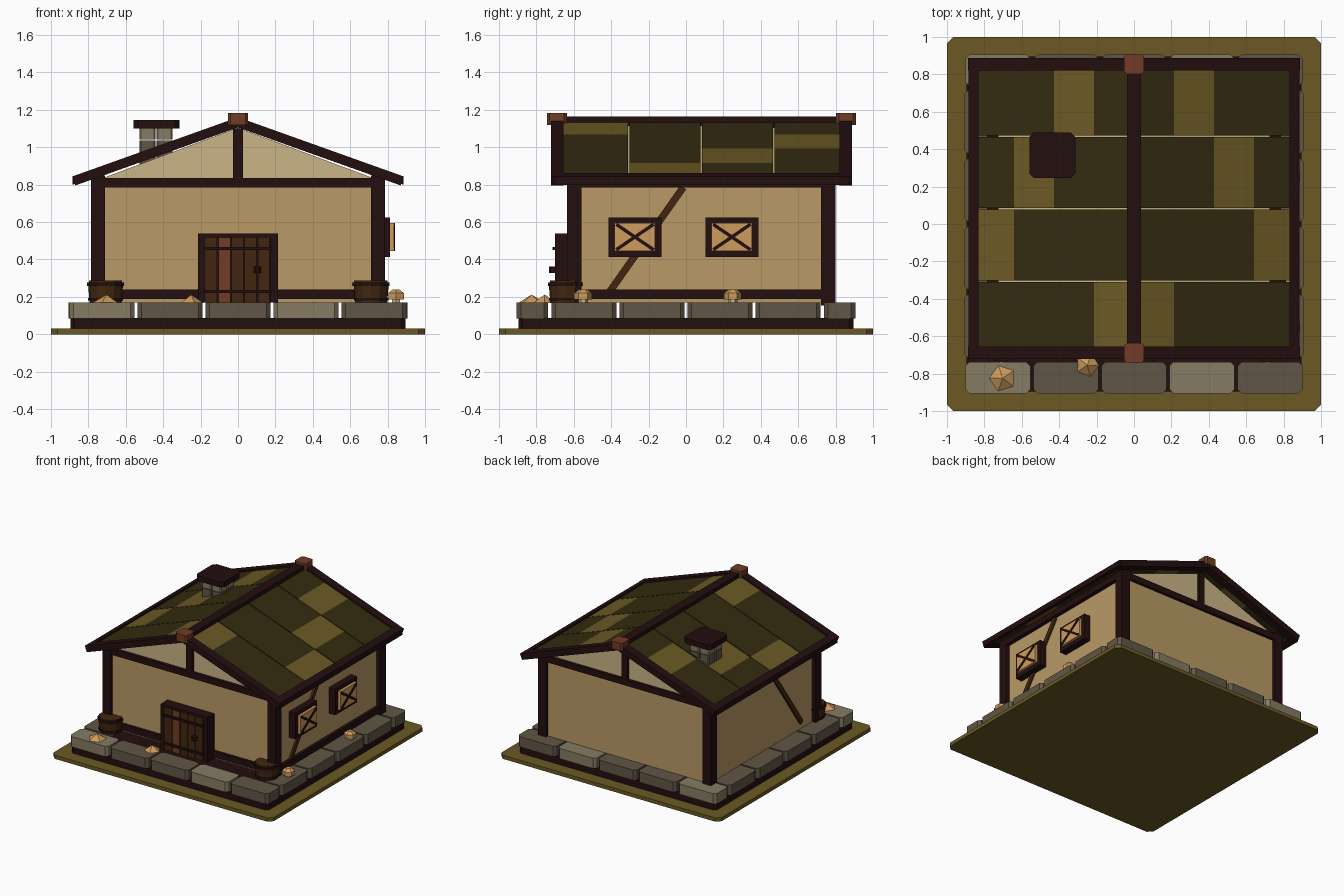
import bpy, bmesh, math
from mathutils import Matrix

if "Cube" in bpy.data.objects:
    bpy.data.objects.remove(bpy.data.objects["Cube"])


def mat(name, r, g, b):
    m = bpy.data.materials.new(name)
    lin = [((c / 255 + 0.055) / 1.055) ** 2.4 if c > 10 else c / 255 / 12.92 for c in (r, g, b)]
    m.diffuse_color = (*lin, 1)
    m.use_nodes = True
    m.node_tree.nodes["Principled BSDF"].inputs["Base Color"].default_value = m.diffuse_color
    return m


BEAM = mat("dark_beam", 36, 14, 15)
WALL = mat("plaster", 186, 154, 102)
CREAM = mat("gable_cream", 202, 181, 134)
AMBER = mat("amber", 206, 156, 92)
TILE = mat("dark_moss_tile", 51, 43, 16)
OLIVE = mat("olive", 107, 89, 36)
WOOD = mat("brown_wood", 66, 39, 16)
RUST = mat("red_brown", 113, 60, 38)
STONE_L = mat("light_stone", 134, 124, 100)
STONE_D = mat("dark_stone", 97, 86, 71)


def finish(bm, name, material):
    bmesh.ops.recalc_face_normals(bm, faces=bm.faces)
    me = bpy.data.meshes.new(name)
    bm.to_mesh(me)
    bm.free()
    me.materials.append(material)
    ob = bpy.data.objects.new(name, me)
    bpy.context.collection.objects.link(ob)
    return ob


def prism(name, pts, axis, t0, t1, material):
    """Extrude a 2D profile along one axis from t0 to t1."""
    place = {'x': lambda a, b, t: (t, a, b),
             'y': lambda a, b, t: (a, t, b),
             'z': lambda a, b, t: (a, b, t)}[axis]
    bm = bmesh.new()
    lo = [bm.verts.new(place(a, b, t0)) for a, b in pts]
    hi = [bm.verts.new(place(a, b, t1)) for a, b in pts]
    bm.faces.new(lo)
    bm.faces.new(hi)
    for i in range(len(pts)):
        j = (i + 1) % len(pts)
        bm.faces.new((lo[i], lo[j], hi[j], hi[i]))
    return finish(bm, name, material)


def box(name, x0, x1, y0, y1, z0, z1, material, c=0):
    """Box whose upright edges are chamfered by c."""
    if c:
        pts = [(x0 + c, y0), (x1 - c, y0), (x1, y0 + c), (x1, y1 - c),
               (x1 - c, y1), (x0 + c, y1), (x0, y1 - c), (x0, y0 + c)]
    else:
        pts = [(x0, y0), (x1, y0), (x1, y1), (x0, y1)]
    return prism(name, pts, 'z', z0, z1, material)


def cone(name, x, y, z0, z1, r0, r1, n, material, turn=0.0):
    bm = bmesh.new()
    m = Matrix.Translation((x, y, (z0 + z1) / 2)) @ Matrix.Rotation(turn, 4, 'Z')
    bmesh.ops.create_cone(bm, cap_ends=True, segments=n, radius1=r0, radius2=r1,
                          depth=z1 - z0, matrix=m)
    return finish(bm, name, material)


def bar(name, p, q, w, x0, x1, material):
    """Slanted bar in the y-z plane."""
    dy, dz = q[0] - p[0], q[1] - p[1]
    k = w / 2 / math.hypot(dy, dz)
    ny, nz = -dz * k, dy * k
    pts = [(p[0] + ny, p[1] + nz), (q[0] + ny, q[1] + nz),
           (q[0] - ny, q[1] - nz), (p[0] - ny, p[1] - nz)]
    return prism(name, pts, 'x', x0, x1, material)


# Ground slab and foundation
box("ground_slab", -1, 1, -1, 1, 0, 0.03, OLIVE, 0.035)
box("foundation", -0.895, 0.895, -0.895, 0.895, 0.03, 0.088, BEAM, 0.02)

# Ring of foundation stones
P, G = 0.364, 0.008
for i, m in enumerate((STONE_L, STONE_D, STONE_D, STONE_L, STONE_D)):
    x = -2.5 * P + i * P
    for s, side in ((-1, "front"), (1, "back")):
        ya, yb = sorted((s * 0.905, s * 0.737))
        box(f"{side}_stone", x + G, x + P - G, ya, yb, 0.085, 0.17, m, 0.022)
for i in range(4):
    y = -2 * P + i * P
    for s in (-1, 1):
        xa, xb = sorted((s * 0.905, s * 0.735))
        box("side_stone", xa, xb, y + G, y + P - G, 0.085, 0.17, STONE_D, 0.022)

# Walls and timber frame
box("walls", -0.755, 0.755, -0.61, 0.775, 0.17, 0.83, WALL)
for s in (-1, 1):
    xa, xb = sorted((s * 0.712, s * 0.787))
    box("front_post", xa, xb, -0.637, -0.56, 0.155, 0.85, BEAM)
    box("back_post", xa, xb, 0.722, 0.80, 0.155, 0.85, BEAM)
    box("side_top_beam", xa, xb, -0.63, 0.79, 0.785, 0.835, BEAM)
    xa, xb = sorted((s * 0.75, s * 0.77))
    bar("wall_brace", (-0.41, 0.225), (-0.015, 0.785), 0.038, xa, xb, WOOD)
for y0, y1 in ((-0.635, -0.59), (0.755, 0.798)):
    box("gable_beam", -0.75, 0.75, y0, y1, 0.785, 0.835, BEAM)
    box("gable_post", -0.026, 0.026, y0, y1, 0.83, 1.10, BEAM)
box("front_sill", -0.75, 0.75, -0.63, -0.59, 0.188, 0.24, BEAM)
box("right_sill", 0.73, 0.78, -0.6, 0.76, 0.188, 0.24, BEAM)
prism("gable_infill", [(-0.75, 0.825), (0.75, 0.825), (0, 1.105)], 'y', -0.61, 0.775, CREAM)

# Roof tiles: 4 rows by 4 columns on each slope, one light tile per row
K = 0.357


def slope_strip(name, s, x0, x1, top, thick, y0, y1, material):
    pts = [(s * x0, top - K * x0), (s * x1, top - K * x1),
           (s * x1, top - thick - K * x1), (s * x0, top - thick - K * x0)]
    prism(name, pts, 'y', y0, y1, material)


rows = [0.83, 0.468, 0.082, -0.307, -0.67]
for s in (-1, 1):
    for r in range(4):
        for c in range(4):
            slope_strip("roof_tile", s, c * 0.2135, min((c + 1) * 0.2135, 0.85), 1.145, 0.03,
                        rows[r + 1] + 0.004, rows[r] - 0.004, OLIVE if c == (r + 1) % 4 else TILE)
    slope_strip("eave_beam", s, 0.832, 0.885, 1.16, 0.045, -0.70, 0.87, BEAM)

# Gable edge boards with square-cut ends
for y0, y1 in ((-0.722, -0.655), (0.82, 0.888)):
    half = [(0.887, 1.16 - K * 0.887), (0.869, 1.106 - K * 0.869)]
    prism("gable_edge_board",
          [(0, 1.16)] + half + [(0, 1.106)] + [(-x, z) for x, z in reversed(half)], 'y', y0, y1, BEAM)

# Ridge and its end blocks
box("ridge_beam", -0.037, 0.037, -0.70, 0.87, 1.11, 1.163, BEAM)
box("front_ridge_block", -0.053, 0.053, -0.743, -0.637, 1.118, 1.182, RUST, 0.014)
box("back_ridge_block", -0.053, 0.053, 0.803, 0.908, 1.118, 1.182, RUST, 0.014)

# Chimney: two courses of blocks and a cap
for z0, z1, m in ((0.90, 1.035, STONE_D), (1.04, 1.102, STONE_L)):
    for i in (0, 1):
        for j in (0, 1):
            x, y = -0.526 + i * 0.09, 0.279 + j * 0.09
            box("chimney_block", x, x + 0.086, y, y + 0.086, z0, z1, m, 0.008)
box("chimney_cap", -0.56, -0.313, 0.245, 0.49, 1.10, 1.145, BEAM, 0.025)

# Door
box("door_frame", -0.213, 0.213, -0.68, -0.6, 0.17, 0.538, BEAM)
for i in range(5):
    x = -0.174 + i * 0.07
    box("door_plank", x, x + 0.063, -0.70, -0.66, 0.17, 0.515, RUST if i == 1 else WOOD)
for s in (-1, 1):
    xa, xb = sorted((s * 0.174, s * 0.213))
    box("door_jamb", xa, xb, -0.70, -0.67, 0.17, 0.538, BEAM)
box("door_lintel", -0.213, 0.213, -0.70, -0.67, 0.515, 0.538, BEAM)
for z in (0.22, 0.45):
    box("door_strap", -0.18, 0.18, -0.715, -0.69, z, z + 0.017, BEAM)
box("door_knob", 0.085, 0.122, -0.732, -0.69, 0.328, 0.362, BEAM, 0.01)

# Windows on the right wall
for y in (-0.273, 0.245):
    box("window_frame", 0.75, 0.812, y - 0.142, y + 0.142, 0.412, 0.625, BEAM)
    box("window_pane", 0.81, 0.834, y - 0.108, y + 0.108, 0.445, 0.596, AMBER)
    for d in (-1, 1):
        bar("window_cross", (y - 0.1, 0.52 - d * 0.068), (y + 0.1, 0.52 + d * 0.068),
            0.018, 0.83, 0.84, BEAM)

# Barrels beside the front corners
for x in (-0.708, 0.712):
    cone("barrel_body", x, -0.64, 0.17, 0.275, 0.086, 0.094, 12, WOOD)
    cone("barrel_top_hoop", x, -0.64, 0.258, 0.278, 0.099, 0.099, 12, BEAM)
    cone("barrel_bottom_hoop", x, -0.64, 0.18, 0.195, 0.093, 0.093, 12, BEAM)
    cone("barrel_lid", x, -0.64, 0.27, 0.287, 0.088, 0.088, 12, WOOD)

# Pointed rocks in front, mushrooms on the right
cone("pointed_rock", -0.703, -0.825, 0.168, 0.212, 0.075, 0.0, 5, AMBER, 0.3)
cone("pointed_rock", -0.25, -0.755, 0.168, 0.212, 0.065, 0.0, 5, AMBER, 0.9)
for y in (-0.55, 0.25):
    cone("mushroom_stem", 0.845, y, 0.168, 0.195, 0.025, 0.025, 6, CREAM)
    cone("mushroom_cap", 0.845, y, 0.187, 0.22, 0.048, 0.048, 6, AMBER)
    cone("mushroom_crown", 0.845, y, 0.22, 0.24, 0.048, 0.02, 6, AMBER)
